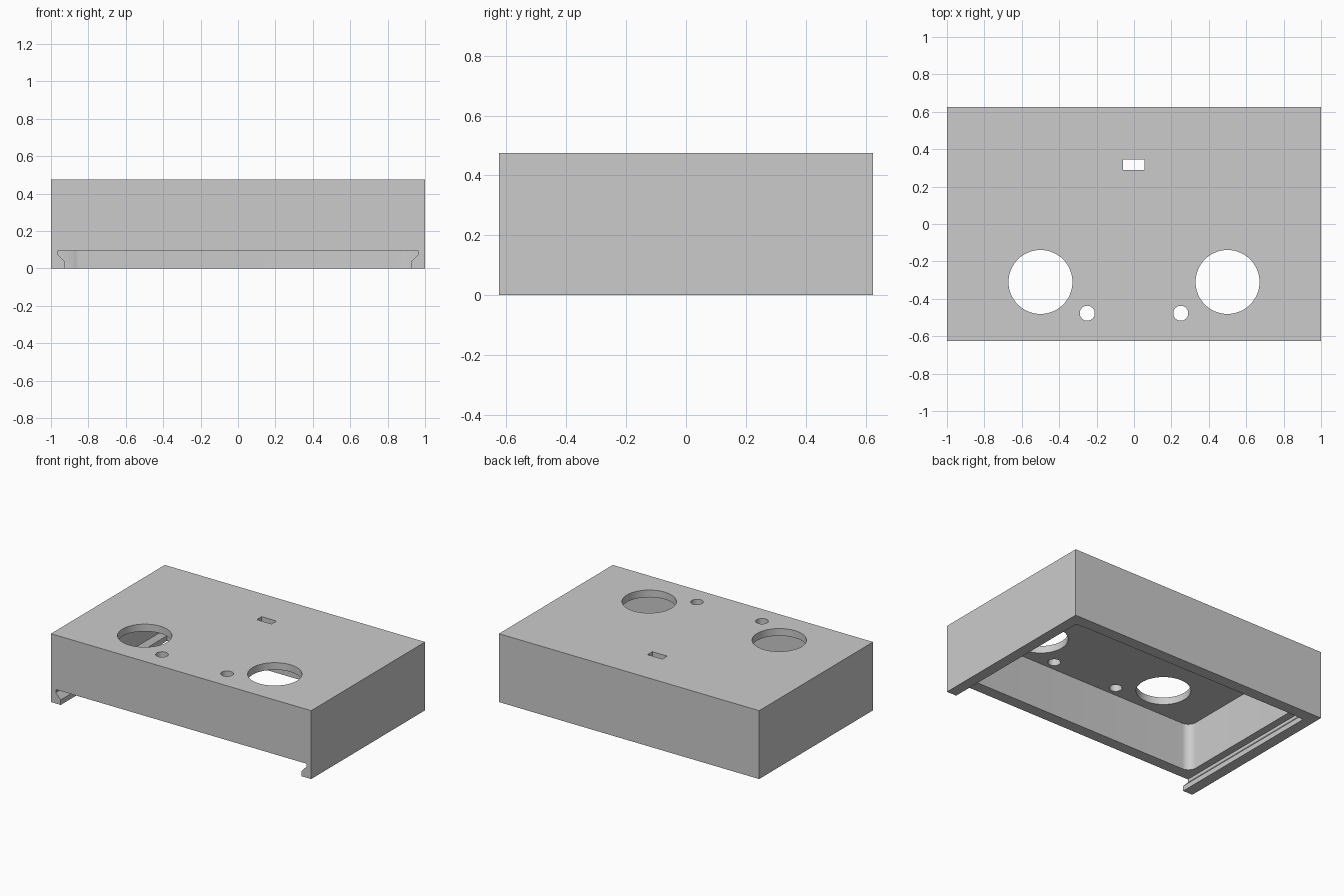
import bpy, bmesh
from math import cos, sin, pi

old = bpy.data.objects.get("Cube")
if old:
    bpy.data.objects.remove(old)

W, D, H = 1.0, 0.625, 0.475      # half width, half depth, height
ROOF = 0.425                     # underside of the top panel

grey = bpy.data.materials.new("plain grey")
grey.use_nodes = True
grey.diffuse_color = (0.6, 0.6, 0.6, 1)
grey.node_tree.nodes["Principled BSDF"].inputs["Base Color"].default_value = (0.6, 0.6, 0.6, 1)


def prism(name, points, offset):
    """Extrude a closed outline of 3D points along an offset."""
    bm = bmesh.new()
    face = bm.faces.new([bm.verts.new(p) for p in points])
    ext = bmesh.ops.extrude_face_region(bm, geom=[face])
    moved = [v for v in ext["geom"] if isinstance(v, bmesh.types.BMVert)]
    bmesh.ops.translate(bm, verts=moved, vec=offset)
    bmesh.ops.recalc_face_normals(bm, faces=bm.faces)
    mesh = bpy.data.meshes.new(name)
    bm.to_mesh(mesh)
    bm.free()
    mesh.materials.append(grey)
    ob = bpy.data.objects.new(name, mesh)
    bpy.context.collection.objects.link(ob)
    return ob


def rounded(cx, cy, hx, hy, r, z, steps=12):
    """Outline of a rectangle with rounded corners."""
    pts = []
    for k, (sx, sy) in enumerate([(1, 1), (-1, 1), (-1, -1), (1, -1)]):
        for i in range(steps + 1):
            a = (k + i / steps) * pi / 2
            pts.append((cx + sx * (hx - r) + r * cos(a), cy + sy * (hy - r) + r * sin(a), z))
    return pts


def circle(cx, cy, r, z, n=64):
    return [(cx + r * cos(2 * pi * i / n), cy + r * sin(2 * pi * i / n), z) for i in range(n)]


def rectangle(cx, cy, hx, hy, z):
    return [(cx + sx * hx, cy + sy * hy, z) for sx, sy in [(1, 1), (-1, 1), (-1, -1), (1, -1)]]


# Outer block
case = prism("case_shell", rectangle(0, 0, W, D, 0), (0, 0, H))

# Inner cavity with rounded vertical corners
cutters = [prism("cavity_cutter", rounded(0, 0, 0.91, 0.545, 0.06, -0.1), (0, 0, ROOF + 0.1))]

# Dovetail channel for a sliding lid, open at the front
half = [(0.925, -0.1), (0.925, 0.035), (0.963, 0.075), (0.963, 0.097)]
outline = half + [(-x, z) for x, z in reversed(half)]
cutters.append(prism("lid_channel_cutter", [(x, -D - 0.1, z) for x, z in outline], (0, D + 0.64, 0)))

# Round holes in the top panel, in mirrored pairs
for side, label in ((1, "left"), (-1, "right")):
    for name, x, y, r in (("large", 0.5, -0.31, 0.171), ("small", 0.25, -0.477, 0.04)):
        cutters.append(prism(f"{label}_{name}_hole_cutter", circle(side * x, y, r, 0.35), (0, 0, 0.3)))

# Small rectangular slot near the back
cutters.append(prism("switch_slot_cutter", rectangle(-0.002, 0.317, 0.057, 0.027, 0.35), (0, 0, 0.3)))

for cutter in cutters:
    cutter.hide_render = True
    cutter.hide_viewport = True
    cutter.display_type = 'WIRE'
    mod = case.modifiers.new(cutter.name, 'BOOLEAN')
    mod.operation = 'DIFFERENCE'
    mod.solver = 'EXACT'
    mod.object = cutter

# Bake the cuts, then drop the helpers
bpy.context.view_layer.update()
depsgraph = bpy.context.evaluated_depsgraph_get()
baked = bpy.data.meshes.new_from_object(case.evaluated_get(depsgraph))
case.modifiers.clear()
case.data = baked
for cutter in cutters:
    bpy.data.objects.remove(cutter)

# Smooth the round walls, keep the edges sharp
bpy.ops.object.select_all(action='DESELECT')
case.select_set(True)
bpy.context.view_layer.objects.active = case
bpy.ops.object.shade_smooth_by_angle()
